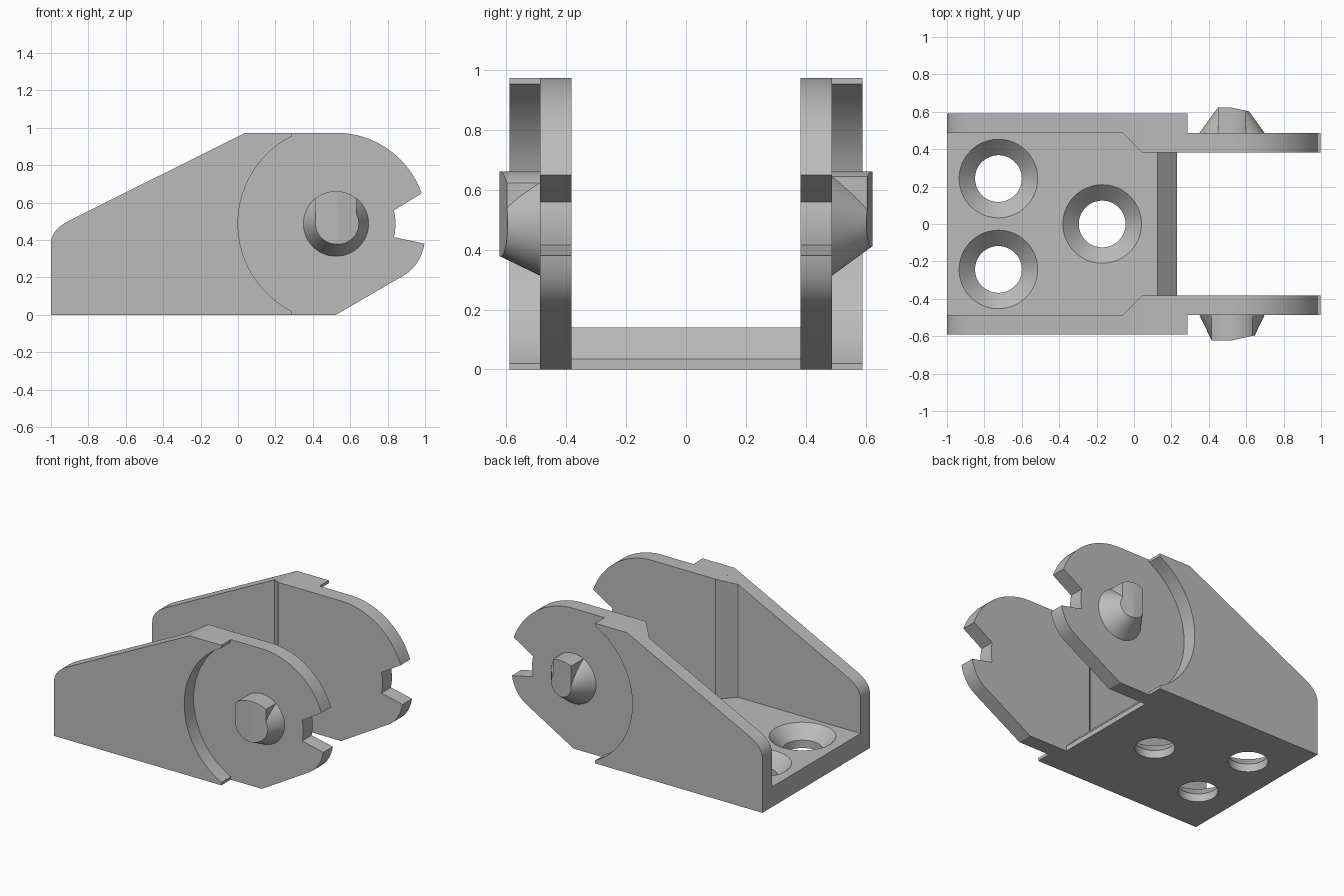
import bpy, bmesh, math
from mathutils import Vector

cube = bpy.data.objects.get("Cube")
if cube:
    bpy.data.objects.remove(cube, do_unlink=True)

grey = bpy.data.materials.new("light grey")
grey.use_nodes = True
grey.diffuse_color = (0.5, 0.5, 0.5, 1)
grey.node_tree.nodes["Principled BSDF"].inputs["Base Color"].default_value = (0.5, 0.5, 0.5, 1)

PX, PZ = 0.524, 0.487      # pivot centre
TOP = 0.973
FACE, INNER, OUTER = 0.487, 0.383, 0.59


def arc(radius, start, end, steps):
    angles = [math.radians(start + (end - start) * i / steps) for i in range(steps + 1)]
    return [(PX + radius * math.cos(a), PZ + radius * math.sin(a)) for a in angles]


def rounded(a, corner, b, steps=10):
    a, corner, b = Vector(a), Vector(corner), Vector(b)
    ts = [i / steps for i in range(steps + 1)]
    return [tuple(a * (1 - t) ** 2 + corner * 2 * t * (1 - t) + b * t * t) for t in ts]


def prism(bm, profile, y0, y1):
    """Extrude an x-z profile along y."""
    face = bm.faces.new([bm.verts.new((x, y0, z)) for x, z in profile])
    geom = bmesh.ops.extrude_face_region(bm, geom=[face])["geom"]
    moved = [v for v in geom if isinstance(v, bmesh.types.BMVert)]
    bmesh.ops.translate(bm, verts=moved, vec=(0, y1 - y0, 0))
    return moved


def finish(bm, name):
    bmesh.ops.recalc_face_normals(bm, faces=bm.faces[:])
    mesh = bpy.data.meshes.new(name)
    bm.to_mesh(mesh)
    bm.free()
    mesh.materials.append(grey)
    obj = bpy.data.objects.new(name, mesh)
    bpy.context.collection.objects.link(obj)
    bpy.ops.object.select_all(action="DESELECT")
    obj.select_set(True)
    bpy.context.view_layer.objects.active = obj
    return obj


def smooth():
    bpy.ops.object.shade_smooth_by_angle(angle=math.radians(25))


# Profiles of the outer wall, the inner cheek and the joggle between them
wall = ([(-1, 0)] + rounded((-1, 0.38), (-1, 0.455), (-0.9, 0.505))
        + [(0.04, TOP), (0.285, TOP)] + arc(0.524, 117.1, 242.9, 48) + [(0.285, 0)])
cheek = ([(0.04, 0), (PX, 0)] + rounded((0.89, 0.213), (0.975, 0.265), (0.997, 0.38))
         + arc(0.318, -13, 13, 8) + arc(TOP - PZ, 19.5, 90, 32) + [(0.04, TOP)])
joggle = [(-0.06, 0), (0.04, 0), (0.04, TOP), (-0.06, 0.923)]

for side, label in ((-1, "right"), (1, "left")):
    bm = bmesh.new()
    prism(bm, wall, side * FACE, side * OUTER)
    prism(bm, cheek, side * FACE, side * INNER)
    for v in prism(bm, joggle, side * FACE, side * INNER):
        if v.co.x < 0:
            v.co.y = side * FACE
    bmesh.ops.dissolve_degenerate(bm, dist=1e-5, edges=bm.edges[:])
    finish(bm, label + "_side_wall")
    smooth()

# Base plate with a chamfered end
bm = bmesh.new()
prism(bm, [(-1, 0), (0.23, 0), (0.23, 0.035), (0.125, 0.14), (-1, 0.14)], -FACE, FACE)
base = finish(bm, "base_plate")

# Countersunk screw holes
bm = bmesh.new()
for x, y in ((-0.725, 0.243), (-0.725, -0.243), (-0.17, 0)):
    rings = []
    for r, z in ((0.125, -0.05), (0.125, 0.055), (0.21, 0.14), (0.21, 0.2)):
        rings.append([bm.verts.new((x + r * math.cos(math.tau * i / 64),
                                    y + r * math.sin(math.tau * i / 64), z)) for i in range(64)])
    for a, b in zip(rings, rings[1:]):
        for i in range(64):
            j = (i + 1) % 64
            bm.faces.new((a[i], a[j], b[j], b[i]))
    bm.faces.new(rings[0])
    bm.faces.new(rings[-1])
cutter = finish(bm, "hole_cutter")
cutter.hide_render = True
cut = base.modifiers.new("holes", "BOOLEAN")
cut.operation = "DIFFERENCE"
cut.solver = "EXACT"
cut.object = cutter
bpy.ops.object.select_all(action="DESELECT")
base.select_set(True)
bpy.context.view_layer.objects.active = base
bpy.ops.object.modifier_apply(modifier="holes")
bpy.data.objects.remove(cutter, do_unlink=True)
smooth()


def boss(name, side, tip):
    """Conical pivot whose tip section runs straight up to the base rim."""
    R, depth = 0.174, 0.135
    corner = math.acos(tip / R)
    angles = sorted([math.tau * i / 64 for i in range(64)] + [corner, math.pi - corner])
    bm = bmesh.new()
    rings = [[], [], []]
    for a in angles:
        r = tip
        if math.sin(a) > 1e-6:
            r = min(R, tip / max(abs(math.cos(a)), 1e-6))
        kink = depth * (R - r) / (R - tip)
        for ring, (rad, d) in zip(rings, ((R, 0), (r, kink), (r, depth))):
            ring.append(bm.verts.new((PX + rad * math.cos(a), side * (FACE + d),
                                      PZ + rad * math.sin(a))))
    n = len(angles)
    for a, b in zip(rings, rings[1:]):
        for i in range(n):
            j = (i + 1) % n
            bm.faces.new((a[i], a[j], b[j], b[i]))
    bm.faces.new(rings[0])
    bm.faces.new(rings[2])
    bmesh.ops.remove_doubles(bm, verts=bm.verts[:], dist=1e-5)
    # Lead-in slope on one half of the tip
    bmesh.ops.bisect_plane(bm, geom=bm.verts[:] + bm.edges[:] + bm.faces[:], dist=1e-6,
                           plane_co=(PX, side * (FACE + depth), PZ),
                           plane_no=(0.22, side, 0), clear_outer=True)
    bmesh.ops.holes_fill(bm, edges=[e for e in bm.edges if e.is_boundary], sides=0)
    finish(bm, name)
    smooth()


boss("right_pivot_boss", -1, 0.109)
boss("left_pivot_boss", 1, 0.076)
